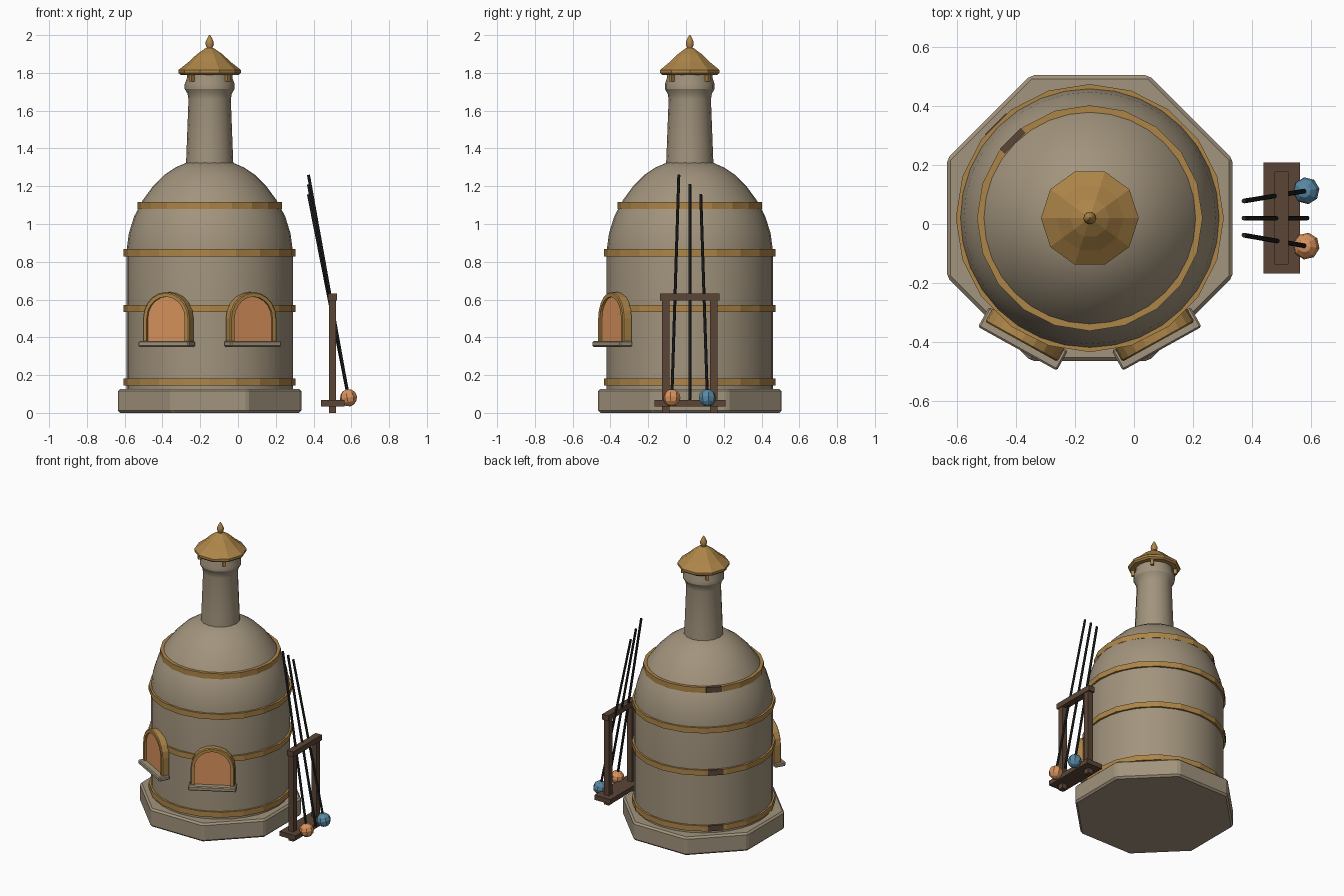
import bpy, bmesh, math
from mathutils import Vector, Matrix

if "Cube" in bpy.data.objects:
    bpy.data.objects.remove(bpy.data.objects["Cube"])

CX, CY = -0.15, 0.02  # kiln axis


def material(name, rgb):
    m = bpy.data.materials.new(name)
    m.diffuse_color = (*rgb, 1)
    m.use_nodes = True
    m.node_tree.nodes["Principled BSDF"].inputs["Base Color"].default_value = m.diffuse_color
    return m


STONE = material("warm stone", (0.36, 0.295, 0.205))
BRASS = material("aged brass", (0.42, 0.235, 0.065))
GLOW = material("glowing orange", (0.70, 0.29, 0.11))
WOOD = material("dark wood", (0.105, 0.060, 0.038))
IRON = material("black iron", (0.022, 0.023, 0.025))
BLUE = material("blue glass", (0.10, 0.25, 0.38))


def finish(name, bm, mat, smooth=None, bevel=0):
    bmesh.ops.recalc_face_normals(bm, faces=bm.faces)
    me = bpy.data.meshes.new(name)
    bm.to_mesh(me)
    bm.free()
    ob = bpy.data.objects.new(name, me)
    bpy.context.collection.objects.link(ob)
    me.materials.append(mat)
    if bevel:
        mod = ob.modifiers.new("bevel", 'BEVEL')
        mod.width, mod.segments = bevel, 1
    if smooth:
        bpy.ops.object.select_all(action='DESELECT')
        ob.select_set(True)
        bpy.context.view_layer.objects.active = ob
        bpy.ops.object.shade_smooth_by_angle(angle=math.radians(smooth))
    return ob


def lathe(name, profile, n, mat, smooth=None, closed=False, turn=0, bevel=0):
    """Revolve (radius, z) points round the kiln axis; cap the ends unless closed."""
    bm = bmesh.new()
    rings = []
    for r, z in profile:
        rings.append([bm.verts.new((CX + r * math.cos(turn + math.tau * i / n),
                                    CY + r * math.sin(turn + math.tau * i / n), z))
                      for i in range(n)])
    pairs = list(zip(rings, rings[1:]))
    if closed:
        pairs.append((rings[-1], rings[0]))
    for a, b in pairs:
        for i in range(n):
            j = (i + 1) % n
            bm.faces.new((a[i], a[j], b[j], b[i]))
    if not closed:
        bm.faces.new(rings[0])
        bm.faces.new(rings[-1])
    return finish(name, bm, mat, smooth, bevel)


def box(name, lo, hi, mat, frame=Matrix(), bevel=0):
    bm = bmesh.new()
    lo, hi = Vector(lo), Vector(hi)
    size = hi - lo
    bmesh.ops.create_cube(bm, size=1, matrix=frame @ Matrix.Translation((lo + hi) / 2)
                          @ Matrix.Diagonal((*size, 1)))
    return finish(name, bm, mat, bevel=bevel)


def wall_frame(angle):
    """Local x = along the wall, local y = outwards from the kiln axis."""
    return Matrix.Translation((CX, CY, 0)) @ Matrix.Rotation(angle - math.pi / 2, 4, 'Z')


def arch(r, spring, base, steps=10):
    pts = [(r, base)]
    pts += [(r * math.cos(math.pi * i / steps), spring + r * math.sin(math.pi * i / steps))
            for i in range(steps + 1)]
    return pts + [(-r, base)]


# stone base, body with dome, chimney
lathe("octagonal_base", [(0.525, 0), (0.525, 0.127)], 8, STONE, turn=math.pi / 8, bevel=0.012)
lathe("kiln_body", [(0.44, 0.12), (0.44, 0.5), (0.44, 0.86), (0.428, 0.95), (0.40, 1.04),
                    (0.355, 1.125), (0.30, 1.20), (0.24, 1.26), (0.18, 1.30), (0.11, 1.33)],
      32, STONE, smooth=40)
lathe("chimney", [(0.126, 1.30), (0.122, 1.40), (0.112, 1.66), (0.117, 1.69), (0.132, 1.715),
                  (0.132, 1.74), (0.12, 1.775), (0.12, 1.80)], 16, STONE, smooth=30)

# brass bands with dark clasps at the back
for i, (r, z) in enumerate([(0.455, 0.163), (0.455, 0.552), (0.455, 0.848), (0.383, 1.098)]):
    h = 0.019
    lathe(f"band_{i}", [(r - 0.03, z - h), (r, z - h), (r, z + h), (r - 0.03, z + h)],
          20, BRASS, closed=True)
    if i != 2:
        a = r * math.cos(math.pi / 20)
        box(f"band_clasp_{i}", (-0.05, a - 0.02, z - h), (0.05, a + 0.004, z + h), WOOD,
            wall_frame(math.radians(135)))

# chimney cap, finial and posts
lathe("chimney_cap", [(0.155, 1.79), (0.166, 1.80), (0.166, 1.815), (0.115, 1.855),
                      (0.066, 1.90), (0.02, 1.932)], 10, BRASS)
lathe("finial", [(0.012, 1.925), (0.022, 1.95), (0.021, 1.965), (0.012, 1.985), (0.003, 2.0)],
      10, BRASS, smooth=50)
for i in range(4):
    box(f"cap_post_{i}", (-0.01, 0.125, 1.755), (0.01, 0.145, 1.80), BRASS,
        wall_frame(math.radians(45 + 90 * i)))

# two arched furnace windows
for side, deg in (("left", -119), ("right", -61)):
    f = wall_frame(math.radians(deg))
    # arched frame: strip between two arches, extruded outwards
    bm = bmesh.new()
    loops = [[bm.verts.new(f @ Vector((x, d, z))) for x, z in arch(r, 0.50, 0.37)]
             for r, d in ((0.115, 0.43), (0.14, 0.43), (0.14, 0.475), (0.134, 0.48), (0.115, 0.48))]
    for a, b in zip(loops, loops[1:] + loops[:1]):
        for i in range(len(a) - 1):
            bm.faces.new((a[i], a[i + 1], b[i + 1], b[i]))
    for end in (0, -1):
        bm.faces.new([lp[end] for lp in loops])
    finish(f"{side}_window_frame", bm, BRASS)
    # glowing pane
    bm = bmesh.new()
    face = bm.faces.new([bm.verts.new(f @ Vector((x, 0.458, z))) for x, z in arch(0.117, 0.50, 0.37)])
    ext = bmesh.ops.extrude_face_region(bm, geom=[face])
    out = f.to_3x3() @ Vector((0, 0.009, 0))
    bmesh.ops.translate(bm, vec=out, verts=[v for v in ext["geom"] if isinstance(v, bmesh.types.BMVert)])
    finish(f"{side}_window_glow", bm, GLOW)
    box(f"{side}_window_sill", (-0.153, 0.43, 0.35), (0.153, 0.507, 0.38), STONE, f, bevel=0.006)

# tool rack
box("rack_board", (0.44, -0.168, 0.035), (0.563, 0.208, 0.068), WOOD)
box("rack_rail", (0.477, -0.138, 0.595), (0.524, 0.178, 0.633), WOOD)
for i, y in enumerate((-0.108, 0.147)):
    box(f"rack_post_{i}", (0.481, y - 0.02, 0), (0.519, y + 0.02, 0.60), WOOD)

# blowing rods, two with a gather of glass at the foot
rods = [((0.585, -0.075, 0.08), (0.373, -0.038, 1.26), GLOW),
        ((0.588, 0.02, 0.07), (0.373, 0.02, 1.21), None),
        ((0.585, 0.113, 0.08), (0.373, 0.078, 1.157), BLUE)]
for i, (a, b, glass) in enumerate(rods):
    a, b = Vector(a), Vector(b)
    turn = (b - a).to_track_quat('Z', 'Y').to_matrix().to_4x4()
    bm = bmesh.new()
    bmesh.ops.create_cone(bm, cap_ends=True, segments=8, radius1=0.008, radius2=0.008,
                          depth=(b - a).length, matrix=Matrix.Translation((a + b) / 2) @ turn)
    finish(f"blowing_rod_{i}", bm, IRON)
    if glass:
        bm = bmesh.new()
        bmesh.ops.create_uvsphere(bm, u_segments=8, v_segments=6, radius=0.046,
                                  matrix=Matrix.Translation(a) @ turn)
        finish(f"glass_gather_{i}", bm, glass)
